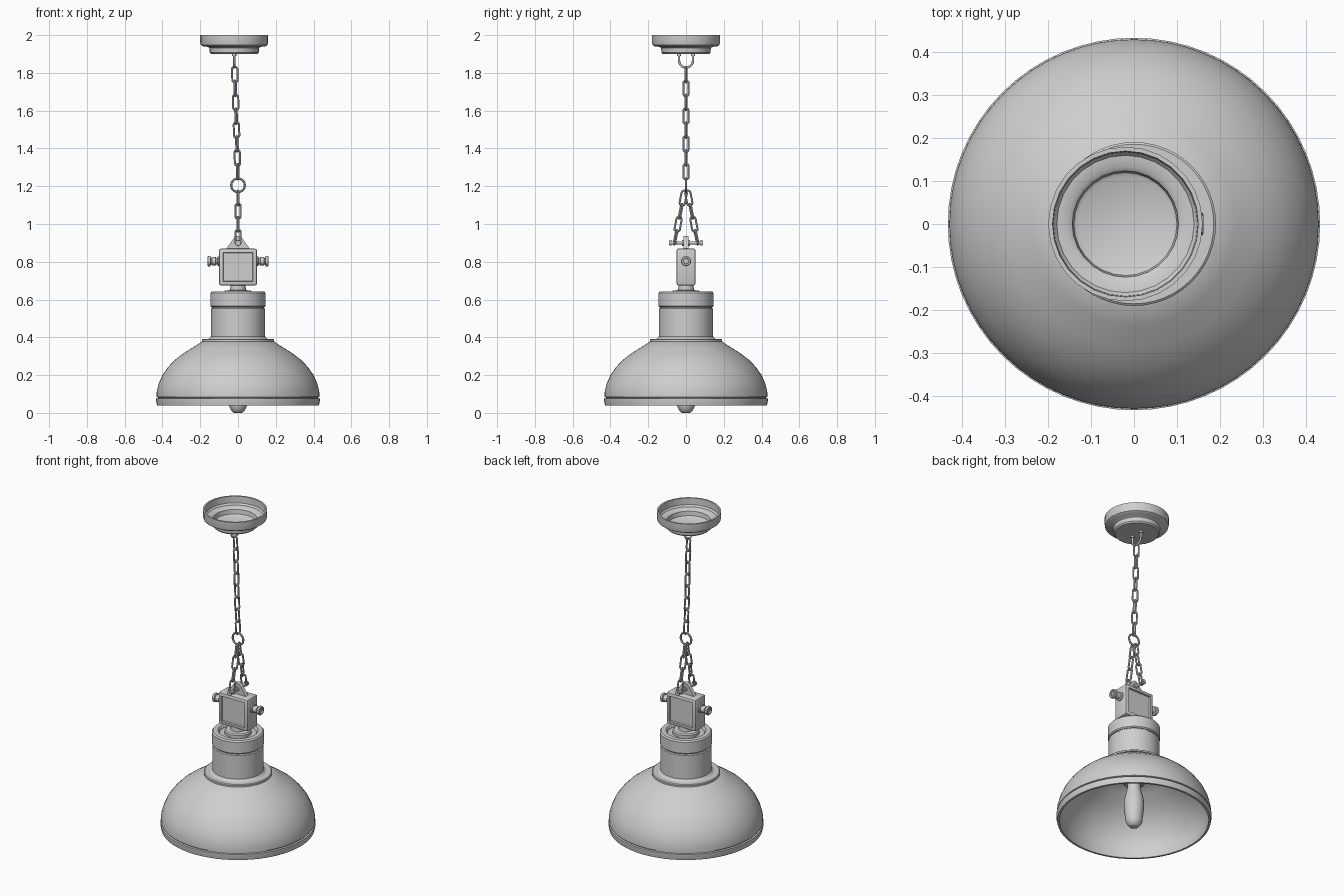
import bpy, bmesh, math
from mathutils import Vector, Matrix

cube = bpy.data.objects.get("Cube")
if cube:
    bpy.data.objects.remove(cube, do_unlink=True)

grey = bpy.data.materials.new("light grey metal")
grey.use_nodes = True
grey.diffuse_color = (0.62, 0.62, 0.62, 1)
grey.node_tree.nodes["Principled BSDF"].inputs["Base Color"].default_value = grey.diffuse_color


def finish(name, bm, matrix=Matrix()):
    """Turn a bmesh into a named, coloured, smooth object."""
    bmesh.ops.recalc_face_normals(bm, faces=bm.faces)
    mesh = bpy.data.meshes.new(name)
    bm.to_mesh(mesh)
    bm.free()
    mesh.materials.append(grey)
    ob = bpy.data.objects.new(name, mesh)
    bpy.context.collection.objects.link(ob)
    ob.matrix_world = matrix
    bpy.ops.object.select_all(action='DESELECT')
    ob.select_set(True)
    bpy.context.view_layer.objects.active = ob
    bpy.ops.object.shade_smooth_by_angle(angle=math.radians(35))
    return ob


def along(start, direction, twist=0):
    """Matrix that points local z along a direction."""
    turn = Vector((0, 0, 1)).rotation_difference(Vector(direction)).to_matrix().to_4x4()
    return Matrix.Translation(start) @ turn @ Matrix.Rotation(twist, 4, 'Z')


def lathe(name, profile, segments=32, matrix=Matrix(), closed=False):
    """Spin (radius, height) points round local z."""
    bm = bmesh.new()
    verts = [bm.verts.new((r, 0, z)) for r, z in profile]
    pairs = list(zip(verts, verts[1:])) + ([(verts[-1], verts[0])] if closed else [])
    edges = [bm.edges.new(p) for p in pairs]
    bmesh.ops.spin(bm, geom=verts + edges, cent=(0, 0, 0), axis=(0, 0, 1),
                   angle=math.tau, steps=segments, use_duplicate=False)
    bmesh.ops.remove_doubles(bm, verts=bm.verts, dist=0.0001)
    return finish(name, bm, matrix)


def loop(name, radius, wire, stretch, matrix, segments=16, sides=8):
    """Round wire loop in local xz, stretched along z into a chain link."""
    bm = bmesh.new()
    rings = []
    for i in range(segments):
        a = math.tau * (i + 0.5) / segments
        shift = math.copysign(stretch, math.sin(a))
        ring = []
        for j in range(sides):
            b = math.tau * j / sides
            r = radius + wire * math.cos(b)
            ring.append(bm.verts.new((r * math.cos(a), wire * math.sin(b), r * math.sin(a) + shift)))
        rings.append(ring)
    for i in range(segments):
        p, q = rings[i - 1], rings[i]
        for j in range(sides):
            bm.faces.new((p[j - 1], p[j], q[j], q[j - 1]))
    return finish(name, bm, matrix)


def chain(name, start, end, count, twist):
    """Interlocking links, each turned a quarter from the last."""
    start, end = Vector(start), Vector(end)
    step = (end - start) / count
    for i in range(count):
        loop(f"{name}_link_{i + 1}", 0.015, 0.0055, step.length / 2 - 0.0105,
             along(start + step * (i + 0.5), step, twist + i * math.pi / 2))


# Ceiling canopy: open stepped cup
lathe("ceiling_canopy", [
    (0, 1.9), (0.122, 1.9), (0.13, 1.908), (0.132, 1.932), (0.14, 1.938), (0.165, 1.94),
    (0.177, 1.948), (0.18, 1.96), (0.18, 2.0), (0.17, 2.0), (0.168, 1.96), (0.16, 1.95),
    (0.135, 1.948), (0.124, 1.94), (0.12, 1.914), (0.112, 1.909), (0, 1.909)],
    28, Matrix.Translation((-0.02, 0, 0)))

# Staple under the canopy
curve = bpy.data.curves.new("canopy_staple", 'CURVE')
curve.dimensions = '3D'
curve.bevel_depth = 0.006
curve.bevel_resolution = 2
path = [(0.037, 1.902)] + [(0.037 * math.cos(t * math.pi / 10), 1.865 - 0.037 * math.sin(t * math.pi / 10))
                           for t in range(11)] + [(-0.037, 1.902)]
spline = curve.splines.new('POLY')
spline.points.add(len(path) - 1)
for point, (y, z) in zip(spline.points, path):
    point.co = (-0.02, y, z, 1)
curve.materials.append(grey)
staple = bpy.data.objects.new("canopy_staple", curve)
bpy.context.collection.objects.link(staple)
bpy.ops.object.select_all(action='DESELECT')
staple.select_set(True)
bpy.context.view_layer.objects.active = staple
bpy.ops.object.convert(target='MESH')
bpy.ops.object.shade_smooth_by_angle(angle=math.radians(50))
for side, s in (("left", 1), ("right", -1)):
    lathe(f"staple_foot_{s + 2}", [(0, 0), (0.011, 0), (0.011, 0.012), (0, 0.012)], 12,
          Matrix.Translation((-0.02, s * 0.037, 1.89)))

# Hanging chains and the ring that joins them
chain("main_chain", (-0.018, 0, 1.828), (0, 0, 1.24), 8, math.radians(15))
loop("joining_ring", 0.036, 0.006, 0, Matrix.Translation((0, 0, 1.205)), 24)
for name, s in (("front", -1), ("back", 1)):
    chain(f"{name}_chain", (0, s * 0.008, 1.172), (0, s * 0.062, 0.895), 4, math.radians(75))

# Cross bar with end nuts
lathe("cross_bar", [(0, -0.09), (0.008, -0.09), (0.008, 0.09), (0, 0.09)], 12, along((0, 0, 0.9), (0, 1, 0)))
for name, y in (("front", -0.082), ("back", 0.082)):
    lathe(f"{name}_bar_nut", [(0, -0.005), (0.015, -0.005), (0.015, 0.005), (0, 0.005)], 12,
          along((0, y, 0.9), (0, 1, 0)))
lathe("bar_collar", [(0, -0.02), (0.016, -0.02), (0.016, 0.02), (0, 0.02)], 16, along((0, 0, 0.9), (0, 1, 0)))

# Triangular lug with a rounded top
bm = bmesh.new()
outline = [(-0.065, 0.865)] + [(0.027 * math.cos(math.radians(a)), 0.91 + 0.027 * math.sin(math.radians(a)))
                               for a in range(150, 29, -20)] + [(0.065, 0.865)]
face = bm.faces.new([bm.verts.new((x, -0.012, z)) for x, z in outline])
grown = bmesh.ops.extrude_face_region(bm, geom=[face])["geom"]
bmesh.ops.translate(bm, vec=(0, 0.024, 0), verts=[g for g in grown if isinstance(g, bmesh.types.BMVert)])
finish("hanging_lug", bm)

# Switch box with a recessed panel front and back
bm = bmesh.new()
bmesh.ops.create_cube(bm, size=1)
bmesh.ops.scale(bm, vec=(0.2, 0.1, 0.195), verts=bm.verts)
bmesh.ops.bevel(bm, geom=bm.edges[:], offset=0.01, segments=2, profile=0.5, affect='EDGES')
bm.normal_update()
panels = [f for f in bm.faces if abs(f.normal.y) > 0.99]
bmesh.ops.inset_individual(bm, faces=panels, thickness=0.015)
bmesh.ops.inset_individual(bm, faces=panels, thickness=0.003, depth=-0.01)
finish("switch_box", bm, Matrix.Translation((0, 0, 0.772)))

# Cable glands on both sides of the box
for name, s in (("left", 1), ("right", -1)):
    lathe(f"{name}_gland", [(0, 0.095), (0.026, 0.095), (0.026, 0.107), (0.017, 0.109), (0.017, 0.116),
                            (0.022, 0.118), (0.022, 0.138), (0.018, 0.14), (0.018, 0.144),
                            (0.027, 0.146), (0.027, 0.158), (0.023, 0.162), (0.015, 0.162),
                            (0.014, 0.154), (0, 0.154)], 16, along((0, 0, 0.803), (s, 0, 0)))

# Stem between box and lamp holder
lathe("stem", [(0, 0.62), (0.075, 0.62), (0.075, 0.642), (0.068, 0.648), (0.042, 0.65), (0.04, 0.68), (0, 0.68)])

# Lamp holder: cap with a recessed top, and body
lathe("holder_cap", [(0, 0.56), (0.14, 0.56), (0.146, 0.566), (0.146, 0.634), (0.139, 0.642), (0.112, 0.642),
                     (0.106, 0.636), (0.104, 0.625), (0, 0.625)], 40)
lathe("holder_body", [(0, 0.565), (0.137, 0.565), (0.137, 0.556), (0.143, 0.552), (0.143, 0.405),
                      (0.15, 0.396), (0.158, 0.392), (0.158, 0.375), (0, 0.375)], 40)

# Flange and shade shell
lathe("shade_flange", [(0.13, 0.392), (0.186, 0.392), (0.191, 0.388), (0.191, 0.379), (0.13, 0.379)], 48, closed=True)
dome = [(0.184, 0.382), (0.235, 0.349), (0.29, 0.315), (0.335, 0.28), (0.37, 0.243), (0.4, 0.2),
        (0.42, 0.155), (0.43, 0.115), (0.431, 0.085)]
lathe("shade", [(0, 0.382)] + dome + [(0.424, 0.082), (0.424, 0.078), (0.434, 0.076), (0.434, 0.066),
                                      (0.429, 0.04), (0.417, 0.04), (0.417, 0.085)]
      + [(r - 0.012, z - 0.008) for r, z in reversed(dome[:-1])] + [(0, 0.374)], 64)

# Bulb and its socket
lathe("bulb_socket", [(0, 0.375), (0.06, 0.375), (0.06, 0.28), (0.052, 0.272), (0, 0.272)], 24)
lathe("bulb", [(0, 0.28), (0.036, 0.28), (0.037, 0.25), (0.045, 0.215), (0.054, 0.18), (0.057, 0.145),
               (0.055, 0.105), (0.05, 0.065), (0.047, 0.035), (0.037, 0.015), (0.026, 0.003), (0.018, 0), (0, 0)], 24)
